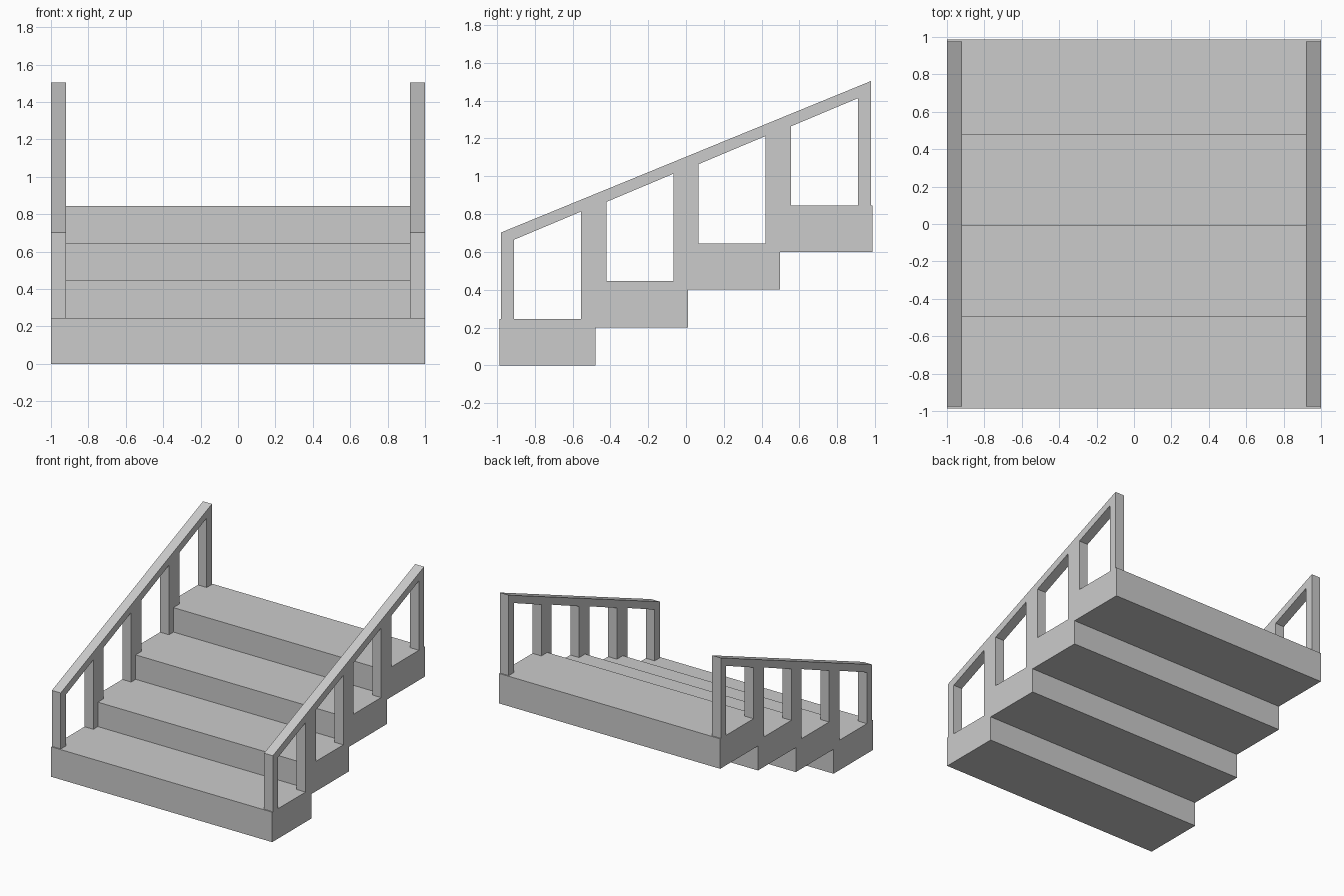
import bpy, bmesh

if "Cube" in bpy.data.objects:
    bpy.data.objects.remove(bpy.data.objects["Cube"])

STEPS, RUN, RISE = 4, 0.4885, 0.2
DEPTH, THICK = 0.507, 0.245


def prism(name, profile, x0, x1):
    """Extrude a closed (y, z) profile along x."""
    bm = bmesh.new()
    face = bm.faces.new([bm.verts.new((x0, y, z)) for y, z in profile])
    ext = bmesh.ops.extrude_face_region(bm, geom=[face])
    moved = [v for v in ext["geom"] if isinstance(v, bmesh.types.BMVert)]
    bmesh.ops.translate(bm, verts=moved, vec=(x1 - x0, 0, 0))
    bmesh.ops.recalc_face_normals(bm, faces=bm.faces)
    mesh = bpy.data.meshes.new(name)
    bm.to_mesh(mesh)
    bm.free()
    obj = bpy.data.objects.new(name, mesh)
    bpy.context.collection.objects.link(obj)
    return obj


for i in range(STEPS):
    # Solid step block, overlapping the next one slightly
    y, z = -0.986 + i * RUN, i * RISE
    prism(f"step_{i + 1}",
          [(y, z), (y + DEPTH, z), (y + DEPTH, z + THICK), (y, z + THICK)],
          -1, 1)

    # Railing section: two posts joined by a sloping handrail
    a = -0.977 + i * RUN
    b = a + RUN
    base, top = z + THICK, z + 0.703
    frame = [(a, base), (a, top), (b, top + RISE), (b, base),
             (b - 0.067, base), (b - 0.067, z + 0.813),
             (a + 0.067, z + 0.664), (a + 0.067, base)]
    for side, x0, x1 in (("left", -1, -0.92), ("right", 0.92, 1)):
        prism(f"railing_{side}_{i + 1}", frame, x0, x1)
